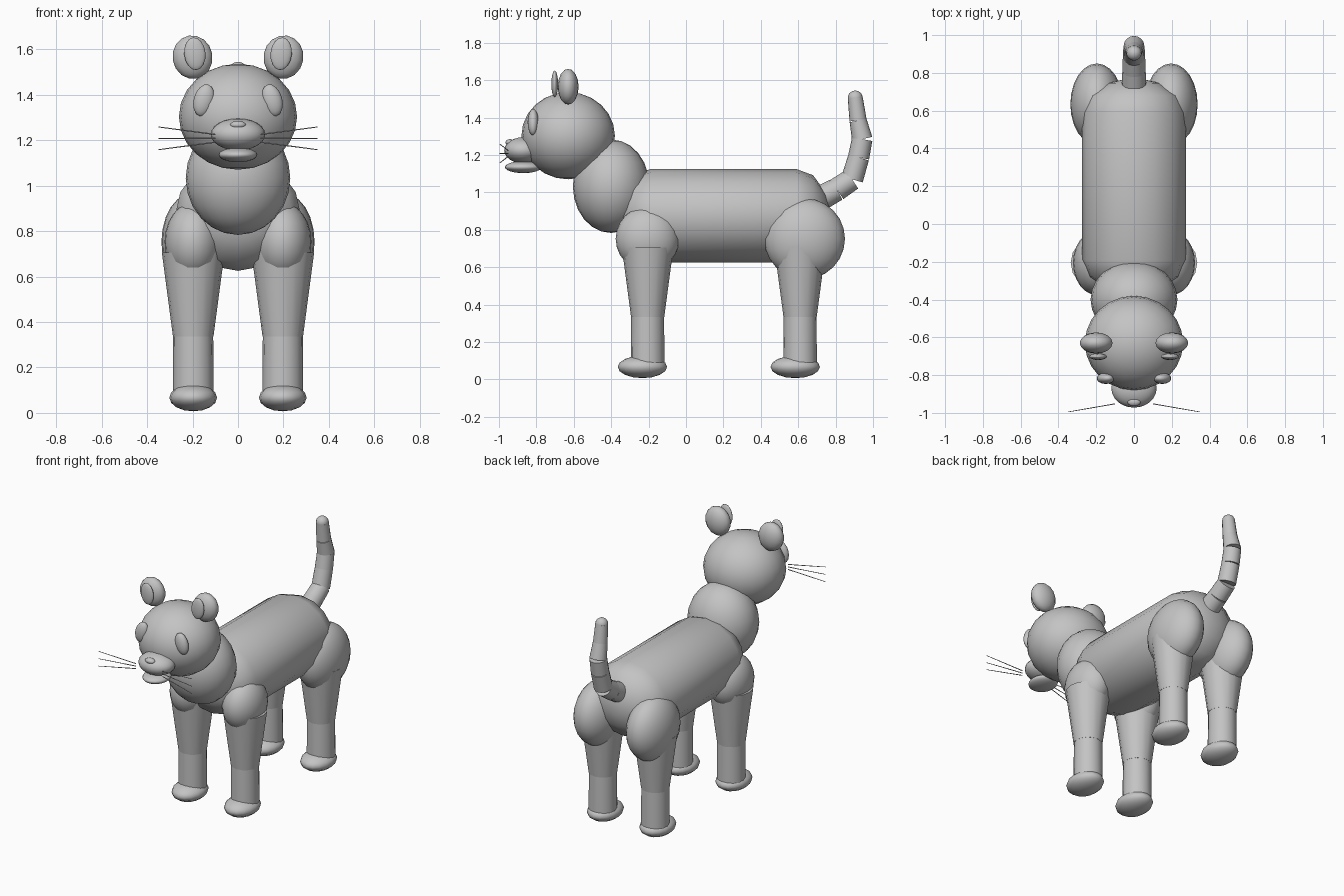
import bpy
from math import radians, sin, cos
from mathutils import Vector

cube = bpy.data.objects.get("Cube")
if cube:
    bpy.data.objects.remove(cube, do_unlink=True)

# Single clay grey for the whole animal
grey = bpy.data.materials.new("clay grey")
grey.use_nodes = True
grey.diffuse_color = (0.55, 0.55, 0.55, 1)
grey.node_tree.nodes["Principled BSDF"].inputs["Base Color"].default_value = (0.55, 0.55, 0.55, 1)


def finish(name):
    ob = bpy.context.object
    ob.name = name
    ob.data.materials.append(grey)
    bpy.ops.object.shade_smooth_by_angle(angle=radians(45))
    return ob


def ball(name, centre, radii, tilt=0, segments=24, rings=12):
    """Ellipsoid, optionally leaning about the front axis."""
    bpy.ops.mesh.primitive_uv_sphere_add(segments=segments, ring_count=rings, radius=1,
                                         location=centre, rotation=(0, radians(tilt), 0))
    bpy.context.object.scale = radii
    return finish(name)


def rod(name, start, end, r_start, r_end, sides=16):
    """Tapered cylinder between two points."""
    a, b = Vector(start), Vector(end)
    bpy.ops.mesh.primitive_cone_add(vertices=sides, radius1=r_start, radius2=r_end,
                                    depth=(b - a).length, location=(a + b) / 2,
                                    rotation=(b - a).to_track_quat('Z', 'Y').to_euler())
    return finish(name)


def build_body():
    """Round-ended barrel lofted along y from elliptical rings."""
    sides, cap, y_back, y_front = 16, 0.18, 0.59, -0.19
    profile = [(y_front - cap * cos(radians(t)), sin(radians(t))) for t in (10, 30, 60, 90)]
    profile += [(y_back + cap * cos(radians(t)), sin(radians(t))) for t in (90, 60, 30, 10)]
    verts, faces = [], []
    for y, f in profile:
        for i in range(sides):
            a = radians(360 * i / sides)
            verts.append((0.275 * f * cos(a), y, 0.875 + 0.25 * f * sin(a)))
    for k in range(len(profile) - 1):
        for i in range(sides):
            j, n = (i + 1) % sides, k * sides
            faces.append((n + i, n + sides + i, n + sides + j, n + j))
    faces.append(tuple(range(sides)))
    faces.append(tuple(reversed(range(len(verts) - sides, len(verts)))))
    mesh = bpy.data.meshes.new("body")
    mesh.from_pydata(verts, [], faces)
    ob = bpy.data.objects.new("body", mesh)
    bpy.context.collection.objects.link(ob)
    bpy.ops.object.select_all(action='DESELECT')
    ob.select_set(True)
    bpy.context.view_layer.objects.active = ob
    finish("body")


def build_leg(name, x, y, paw_y, thigh, thigh_radii):
    ball(name + "_haunch", (x, *thigh), thigh_radii)
    rod(name + "_upper", (x, y, 0.335), (x, y, 0.705), 0.089, 0.138)
    rod(name + "_lower", (x, y, 0.06), (x, y, 0.335), 0.09, 0.088)
    ball(name + "_paw", (x, paw_y, 0.067), (0.105, 0.132, 0.06), segments=16, rings=8)


# Torso, neck and head
build_body()
ball("neck", (0, -0.4, 1.033), (0.23, 0.205, 0.25))
ball("head", (0, -0.63, 1.303), (0.26, 0.25, 0.233))

# Muzzle, jaw and nose
ball("muzzle", (0, -0.87, 1.225), (0.12, 0.102, 0.07))
ball("lower_jaw", (0, -0.87, 1.135), (0.085, 0.098, 0.032))
ball("nose", (0, -0.942, 1.267), (0.035, 0.023, 0.018), segments=16, rings=8)

# Paired features: ears, eyes, whiskers and legs
for side, s in (("left", 1), ("right", -1)):
    ball(side + "_ear", (s * 0.2, -0.63, 1.565), (0.088, 0.056, 0.096), s * 10, 16, 8)
    ball(side + "_inner_ear", (s * 0.19, -0.702, 1.58), (0.047, 0.018, 0.072), s * 6, 16, 8)
    ball(side + "_eye", (s * 0.15, -0.817, 1.375), (0.045, 0.03, 0.072), s * -15, 16, 8)
    for i, row in enumerate((-1, 0, 1)):
        rod(f"{side}_whisker_{i + 1}", (s * 0.1, -0.952, 1.208 + row * 0.017),
            (s * 0.35, -0.995, 1.208 + row * 0.05), 0.003, 0.002, 6)
    build_leg(side + "_front_leg", s * 0.197, -0.205, -0.233, (-0.206, 0.752), (0.126, 0.17, 0.173))
    build_leg(side + "_hind_leg", s * 0.197, 0.61, 0.584, (0.634, 0.752), (0.14, 0.216, 0.216))

# Tail of separate tapering segments with a rounded tip
path = [(0.727, 0.973), (0.807, 1.016), (0.888, 1.07), (0.923, 1.187),
        (0.942, 1.285), (0.92, 1.385), (0.905, 1.505)]
radii = [0.066, 0.062, 0.059, 0.057, 0.055, 0.046, 0.04]
for i in range(len(path) - 1):
    rod(f"tail_segment_{i + 1}", (0, *path[i]), (0, *path[i + 1]), radii[i], radii[i + 1])
ball("tail_tip", (0, *path[-1]), (0.04, 0.04, 0.04), segments=16, rings=8)
